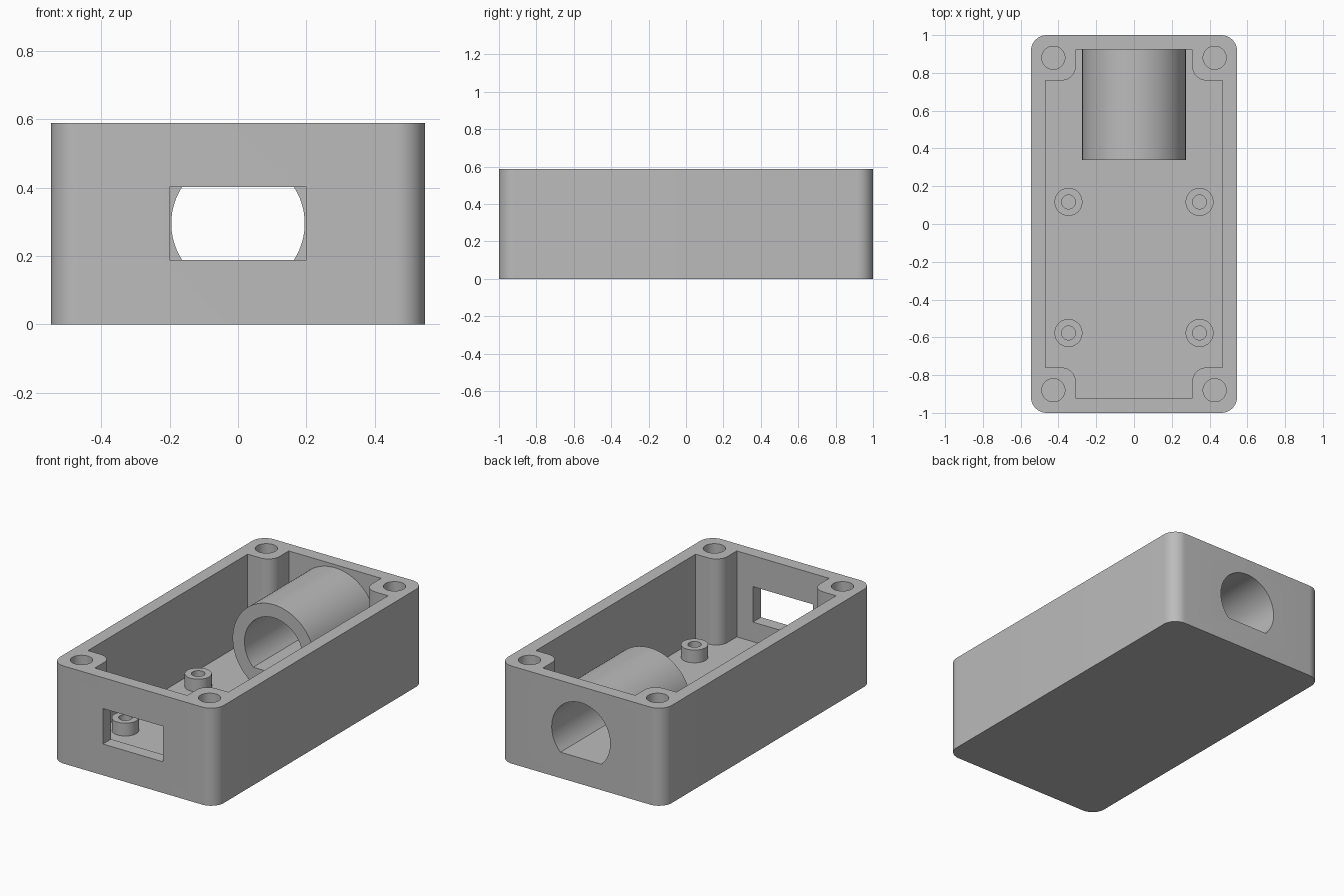
import bpy, bmesh, math
from mathutils import Matrix

if "Cube" in bpy.data.objects:
    bpy.data.objects.remove(bpy.data.objects["Cube"], do_unlink=True)

grey = bpy.data.materials.new("plain grey")
grey.use_nodes = True
GREY = (0.5, 0.5, 0.5, 1)
grey.diffuse_color = GREY
grey.node_tree.nodes["Principled BSDF"].inputs["Base Color"].default_value = GREY

# Main dimensions
W, L, H = 0.546, 1.0, 0.588           # half width, half length, height
CW, CL, FLOOR = 0.468, 0.923, 0.07    # cavity half sizes, floor top
AXIS_Z, BORE_R, TUBE_R, FLAT_Z = 0.295, 0.195, 0.274, 0.156
TUBE_Y = 0.34


def arc(cx, cy, r, a0, a1, n):
    """Points on an arc, angles in degrees."""
    return [(cx + r * math.cos(math.radians(a0 + (a1 - a0) * i / n)),
             cy + r * math.sin(math.radians(a0 + (a1 - a0) * i / n))) for i in range(n + 1)]


def circle(cx, cy, r, n=48):
    return arc(cx, cy, r, 0, 360, n)[:-1]


def four_fold(corner):
    """Mirror one (+x, +y) corner path, running counter-clockwise, into a closed outline."""
    back = corner[::-1]
    return (corner + [(-x, y) for x, y in back] +
            [(-x, -y) for x, y in corner] + [(x, -y) for x, y in back])


def prism(name, points, lo, hi, along_y=False):
    """Extrude an outline along z, or an (x, z) outline along y."""
    bm = bmesh.new()
    face = bm.faces.new([bm.verts.new((x, y, lo)) for x, y in points])
    new = bmesh.ops.extrude_face_region(bm, geom=[face])["geom"]
    bmesh.ops.translate(bm, vec=(0, 0, hi - lo),
                        verts=[v for v in new if isinstance(v, bmesh.types.BMVert)])
    if along_y:   # swap y and z
        bm.transform(Matrix(((1, 0, 0, 0), (0, 0, 1, 0), (0, 1, 0, 0), (0, 0, 0, 1))))
    bmesh.ops.recalc_face_normals(bm, faces=bm.faces)
    me = bpy.data.meshes.new(name)
    bm.to_mesh(me)
    bm.free()
    me.materials.append(grey)
    ob = bpy.data.objects.new(name, me)
    bpy.context.collection.objects.link(ob)
    return ob


def select(ob):
    bpy.ops.object.select_all(action='DESELECT')
    ob.select_set(True)
    bpy.context.view_layer.objects.active = ob


def cut(ob, cutters):
    """Subtract the cutters, then remove them."""
    for c in cutters:
        c.hide_render = True
        mod = ob.modifiers.new("cut", 'BOOLEAN')
        mod.operation, mod.solver, mod.object = 'DIFFERENCE', 'EXACT', c
        select(ob)
        bpy.ops.object.modifier_apply(modifier=mod.name)
        bpy.data.objects.remove(c, do_unlink=True)


def smooth(ob):
    select(ob)
    bpy.ops.object.shade_smooth_by_angle(angle=math.radians(30))


# Bore outline: circle with a flat bottom
drop = math.degrees(math.asin((AXIS_Z - FLAT_Z) / BORE_R))
bore = arc(0, AXIS_Z, BORE_R, -drop, 180 + drop, 64)

# Box with rounded upright edges
R = 0.085
box = prism("box", four_fold(arc(W - R, L - R, R, 0, 90, 12)), 0, H)

# Cavity leaves a rounded screw boss in each corner
bx, by, br = 0.308, 0.76, 0.075
boss_path = [(CW, by)] + arc(bx + br, by + br, br, 270, 180, 12) + [(bx, CL)]
cutters = [prism("cavity_cutter", four_fold(boss_path), FLOOR, H + 0.1)]

# Screw holes in the bosses
for sx in (-1, 1):
    for sy in (-1, 1):
        cutters.append(prism("screw_cutter", circle(sx * 0.427, sy * 0.88, 0.061), FLOOR, H + 0.1))

# Front window and back bore opening
window = [(-0.2, 0.188), (0.2, 0.188), (0.2, 0.402), (-0.2, 0.402)]
cutters.append(prism("window_cutter", window, -1.1, -0.85, True))
cutters.append(prism("bore_cutter", bore, 0.85, 1.1, True))
cut(box, cutters)
smooth(box)

# Tube inside the back wall, sunk into the floor
tube = prism("tube", circle(0, AXIS_Z, TUBE_R, 96), TUBE_Y, CL, True)
cut(tube, [prism("tube_bore_cutter", bore, TUBE_Y - 0.1, CL + 0.1, True)])
smooth(tube)

# Floor posts with blind holes
for side, x in (("right", -0.347), ("left", 0.347)):
    for end, y in (("front", -0.577), ("middle", 0.117)):
        post = prism(f"{side}_{end}_post", circle(x, y, 0.074), FLOOR - 0.01, 0.147)
        cut(post, [prism("post_cutter", circle(x, y, 0.037, 32), FLOOR, 0.3)])
        smooth(post)
